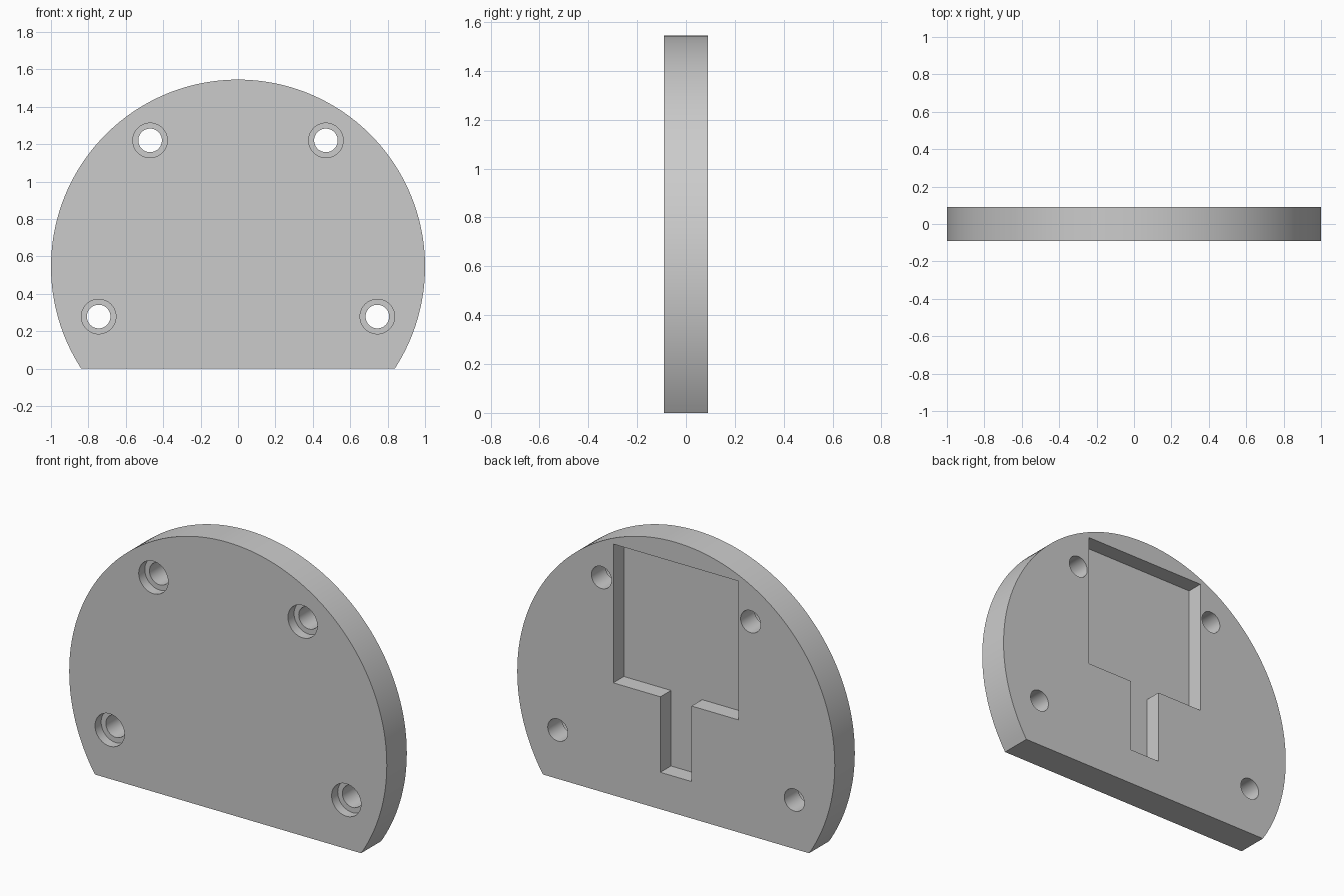
import bpy, bmesh
from math import sin, cos, pi, asin, radians

cube = bpy.data.objects.get("Cube")
if cube:
    bpy.data.objects.remove(cube, do_unlink=True)

RADIUS, CENTRE_Z, HALF = 1.0, 0.545, 0.09
POCKET_DEPTH, BORE_DEPTH = 0.095, 0.055

grey = bpy.data.materials.new("plain_grey")
grey.use_nodes = True
grey.diffuse_color = (0.6, 0.6, 0.6, 1)
grey.node_tree.nodes["Principled BSDF"].inputs["Base Color"].default_value = (0.6, 0.6, 0.6, 1)


def prism(name, outline, y0, y1):
    """Extrude an (x, z) outline along y."""
    bm = bmesh.new()
    face = bm.faces.new([bm.verts.new((x, y0, z)) for x, z in outline])
    out = bmesh.ops.extrude_face_region(bm, geom=[face])
    moved = [v for v in out["geom"] if isinstance(v, bmesh.types.BMVert)]
    bmesh.ops.translate(bm, verts=moved, vec=(0, y1 - y0, 0))
    bmesh.ops.recalc_face_normals(bm, faces=bm.faces)
    mesh = bpy.data.meshes.new(name)
    bm.to_mesh(mesh)
    bm.free()
    mesh.materials.append(grey)
    obj = bpy.data.objects.new(name, mesh)
    bpy.context.collection.objects.link(obj)
    return obj


def arc(x, z, r, start, end, count):
    angles = [start + (end - start) * i / count for i in range(count + 1)]
    return [(x + r * cos(a), z + r * sin(a)) for a in angles]


def cut(target, cutter):
    """Subtract the cutter from the target, then discard it."""
    cutter.hide_render = True
    mod = target.modifiers.new("cut", "BOOLEAN")
    mod.operation = "DIFFERENCE"
    mod.solver = "EXACT"
    mod.object = cutter
    bpy.context.view_layer.objects.active = target
    bpy.ops.object.modifier_apply(modifier=mod.name)
    bpy.data.objects.remove(cutter, do_unlink=True)


# Round plate with a flat foot
low = -asin(CENTRE_Z / RADIUS)
plate = prism("mounting_plate", arc(0, CENTRE_Z, RADIUS, low, pi - low, 120), -HALF, HALF)

# Square pocket with a slot below it, open at the back
half_outline = [(0.098, 0.21), (0.098, 0.64), (0.395, 0.64), (0.395, 1.43)]
outline = half_outline + [(-x, z) for x, z in reversed(half_outline)]
cut(plate, prism("pocket_cutter", outline, HALF - POCKET_DEPTH, HALF + 0.1))

# Four screw holes, counterbored from the front
for x, z in [(0.47, 1.22), (0.745, 0.278)]:
    for side in (-1, 1):
        hole = arc(side * x, z, 0.063, 0, 2 * pi, 48)[:-1]
        cut(plate, prism("hole_cutter", hole, -HALF - 0.1, HALF + 0.1))
        bore = arc(side * x, z, 0.0925, 0, 2 * pi, 48)[:-1]
        cut(plate, prism("bore_cutter", bore, -HALF - 0.1, -HALF + BORE_DEPTH))

# Smooth rims, crisp edges
bpy.ops.object.select_all(action="DESELECT")
plate.select_set(True)
bpy.context.view_layer.objects.active = plate
bpy.ops.object.shade_smooth_by_angle(angle=radians(30))
